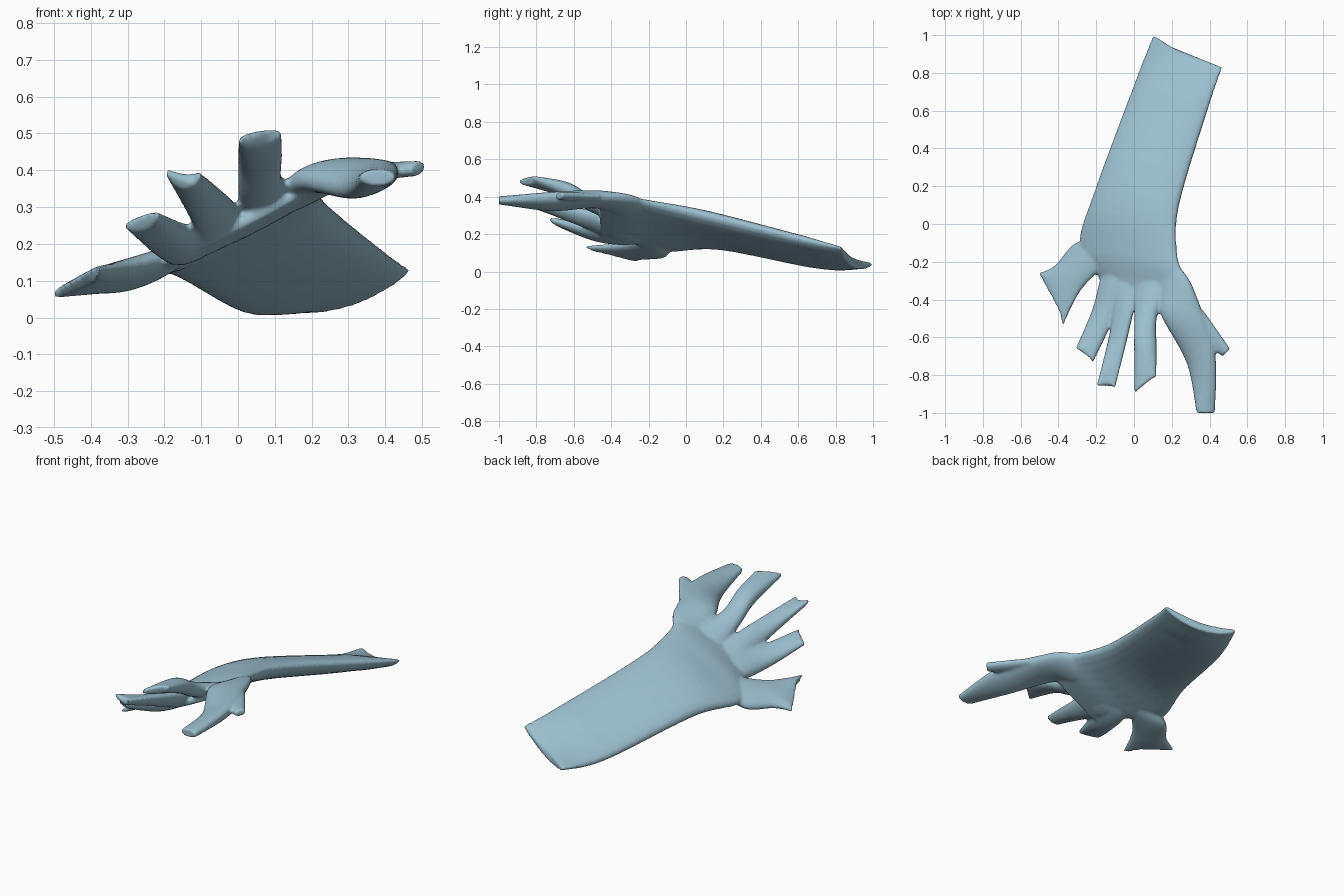
import bpy
import bmesh
import math
from mathutils import Vector

cube = bpy.data.objects.get("Cube")
if cube:
    bpy.data.objects.remove(cube, do_unlink=True)

cloth = bpy.data.materials.new("pale_blue_cloth")
cloth.use_nodes = True
COLOUR = (.33, .52, .62, 1)
cloth.diffuse_color = COLOUR
shader = cloth.node_tree.nodes["Principled BSDF"]
shader.inputs["Base Color"].default_value = COLOUR
shader.inputs["Roughness"].default_value = .8

ACROSS, STEPS = 12, 6


def spline(a, b, c, d, t):
    """Catmull-Rom blend between b and c."""
    return (2 * b + (c - a) * t + (2 * a - 5 * b + 4 * c - d) * t * t
            + (3 * b - a - 3 * c + d) * t ** 3) / 2


def smooth_path(values):
    """Fill in a curve through the given values."""
    padded = [values[0], *values, values[-1]]
    path = []
    for window in zip(padded, padded[1:], padded[2:], padded[3:]):
        path += [spline(*window, step / STEPS) for step in range(STEPS)]
    return path + [values[-1]]


def on_palm(x, y):
    """Point on the sloping sheet of the palm, high on the thumb side."""
    return Vector((x, y, .25 + x / 2))


def loft(bm, left_edge, right_edge, thickness, notch=0, sag=0):
    """Flattened tube between two edges; its open end is cut back and hangs."""
    lefts = smooth_path([Vector(p) for p in left_edge])
    rights = smooth_path([Vector(p) for p in right_edge])
    heights = smooth_path(thickness)
    last = len(lefts) - 1
    inward = (lefts[-STEPS] + rights[-STEPS] - lefts[-1] - rights[-1]).normalized()
    rings = []
    for i, (left, right, height) in enumerate(zip(lefts, rights, heights)):
        near_end = max(0, 1 - (last - i) / STEPS)
        ring = []
        for k in range(2 * ACROSS):
            angle = math.pi * k / ACROSS
            bulge = math.sin(angle)
            point = left.lerp(right, (1 - math.cos(angle)) / 2)
            point.z += math.copysign(abs(bulge) ** .85, bulge) * height / 2
            point += inward * notch * near_end * bulge * bulge
            point.z -= sag * near_end * bulge * bulge
            ring.append(bm.verts.new(point))
        rings.append(ring)
    for near, far in zip(rings, rings[1:]):
        for k in range(len(near)):
            bm.faces.new((near[k - 1], near[k], far[k], far[k - 1]))
    bm.faces.new(rings[0])
    bm.faces.new(rings[-1])


def finger(bm, left_edge, right_edge, middle=.09, notch=.02, sag=0):
    """Finger that grows out of the palm; the first point of each edge is its knuckle."""
    palm_centre = Vector((0, -.05))
    edges = []
    for knuckle, *rest in (left_edge, right_edge):
        root = Vector(knuckle).lerp(palm_centre, .5)
        edges.append([on_palm(*root), on_palm(*knuckle), *rest])
    thickness = [.02, .08] + [middle] * (len(left_edge) - 2) + [.045]
    loft(bm, *edges, thickness, notch, sag)


bm = bmesh.new()

# Palm and long sleeve, from the finger webs to the cuff
loft(bm,
     [on_palm(-.16, -.46), on_palm(-.18, -.3), (-.29, -.11, .12),
      (-.2, .2, .14), (0, .74, .03), (.1, 1, .04)],
     [on_palm(.18, -.46), on_palm(.27, -.32), (.23, -.16, .36),
      (.24, .1, .3), (.4, .63, .17), (.47, .83, .13)],
     [.03, .08, .11, .13, .1, .05], notch=.02, sag=.04)

# Little finger, flared at the end
finger(bm,
       [(-.31, -.1), (-.42, -.22, .08), (-.51, -.26, .06)],
       [(-.13, -.2), (-.28, -.35, .14), (-.38, -.55, .13)],
       middle=.07, notch=.05)

# Ring finger
finger(bm,
       [(-.17, -.27), (-.22, -.45, .18), (-.31, -.66, .25)],
       [(-.04, -.32), (-.12, -.53, .23), (-.22, -.74, .28)],
       middle=.08, notch=.03)

# Middle finger
finger(bm,
       [(-.14, -.32), (-.12, -.52, .25), (-.2, -.86, .4)],
       [(.02, -.32), (-.01, -.5, .3), (-.1, -.87, .39)], sag=.02)

# Index finger
finger(bm,
       [(0, -.3), (0, -.5, .35), (0, -.64, .43), (0, -.9, .48)],
       [(.16, -.3), (.12, -.5, .37), (.12, -.64, .44), (.12, -.81, .5)])

# Thumb
finger(bm,
       [(.09, -.34), (.15, -.5, .37), (.28, -.74, .35), (.33, -1, .38)],
       [(.27, -.26), (.35, -.43, .4), (.43, -.68, .4), (.43, -1, .38)], notch=0)

# Torn corner beside the thumb
loft(bm,
     [(.34, -.62, .39), (.47, -.7, .4)],
     [(.37, -.46, .4), (.51, -.66, .41)], [.05, .04])

bmesh.ops.recalc_face_normals(bm, faces=bm.faces[:])
mesh = bpy.data.meshes.new("cloth_glove")
bm.to_mesh(mesh)
bm.free()
mesh.materials.append(cloth)
glove = bpy.data.objects.new("cloth_glove", mesh)
bpy.context.collection.objects.link(glove)

# Fuse the parts into one skin and soften the joins
fuse = glove.modifiers.new("fuse", 'REMESH')
fuse.mode = 'VOXEL'
fuse.voxel_size = .008
fuse.use_smooth_shade = True
soften = glove.modifiers.new("soften", 'SMOOTH')
soften.factor = .5
soften.iterations = 7
